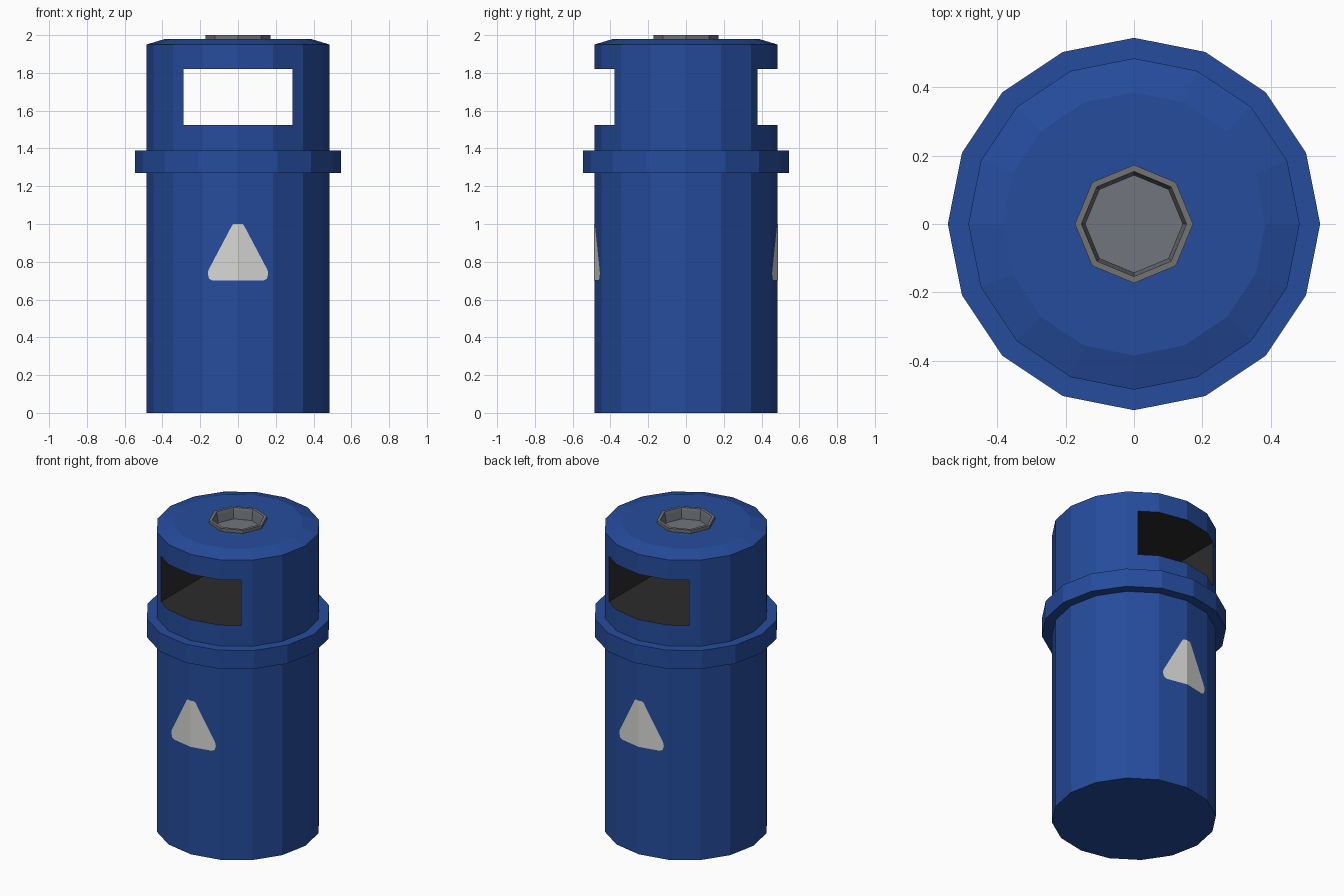
import bpy, bmesh, math

if "Cube" in bpy.data.objects:
    bpy.data.objects.remove(bpy.data.objects["Cube"])


def material(name, rgb):
    m = bpy.data.materials.new(name)
    m.diffuse_color = (*rgb, 1.0)
    m.use_nodes = True
    m.node_tree.nodes["Principled BSDF"].inputs["Base Color"].default_value = m.diffuse_color
    return m


BLUE = material("blue_paint", (0.019, 0.072, 0.335))
DARK = material("dark_inside", (0.025, 0.025, 0.025))
RIM = material("rim_grey", (0.17, 0.17, 0.17))
BOWL = material("bowl_grey", (0.165, 0.18, 0.205))
PALE = material("pale_sign", (0.68, 0.68, 0.67))


def make_object(name, bm, mats):
    bmesh.ops.recalc_face_normals(bm, faces=bm.faces)
    me = bpy.data.meshes.new(name)
    bm.to_mesh(me)
    bm.free()
    for m in mats:
        me.materials.append(m)
    ob = bpy.data.objects.new(name, me)
    bpy.context.collection.objects.link(ob)
    return ob


def lathe(name, profile, sides, mats):
    """Turn an (r, z) profile into a closed solid with capped ends."""
    bm = bmesh.new()
    rings = []
    for r, z in profile:
        rings.append([bm.verts.new((r * math.cos(2 * math.pi * i / sides),
                                    r * math.sin(2 * math.pi * i / sides), z))
                      for i in range(sides)])
    for a, b in zip(rings, rings[1:]):
        for i in range(sides):
            j = (i + 1) % sides
            bm.faces.new((a[i], a[j], b[j], b[i]))
    bm.faces.new(rings[0])
    bm.faces.new(rings[-1])
    return make_object(name, bm, mats)


# Bin body with collar, chamfered lid and recess for the ashtray
R = 0.485
body = lathe("bin_body", [(R, 0), (R, 1.27), (0.545, 1.27), (0.545, 1.39), (R, 1.39),
                          (R, 1.95), (0.385, 1.98), (0.157, 1.98), (0.157, 1.915)],
             16, [BLUE, DARK])

# Slot passing through from front to back
W, Z0, Z1 = 0.288, 1.525, 1.82
bm = bmesh.new()
bmesh.ops.create_cube(bm, size=1)
for v in bm.verts:
    v.co = (v.co.x * 2 * W, v.co.y * 2, (Z0 + Z1) / 2 + v.co.z * (Z1 - Z0))
cutter = make_object("slot_cutter", bm, [DARK])
cutter.hide_render = True
mod = body.modifiers.new("slot", 'BOOLEAN')
mod.operation = 'DIFFERENCE'
mod.solver = 'EXACT'
mod.object = cutter
deps = bpy.context.evaluated_depsgraph_get()
cut_mesh = bpy.data.meshes.new_from_object(body.evaluated_get(deps))
body.modifiers.clear()
body.data = cut_mesh
bpy.data.objects.remove(cutter)
cut_mesh.materials.clear()
for m in (BLUE, DARK):
    cut_mesh.materials.append(m)
for p in cut_mesh.polygons:
    n, c = p.normal, p.center
    axis = max(abs(n.x), abs(n.z)) > 0.999
    p.material_index = int(axis and Z0 - 0.01 < c.z < Z1 + 0.01)

# Octagonal ashtray: rim and sunken bowl
tray = lathe("ashtray", [(0.173, 1.975), (0.173, 2.0), (0.154, 2.0), (0.15, 1.985),
                         (0.143, 1.93)], 8, [RIM, BOWL])
for p in tray.data.polygons:
    c = p.center
    p.material_index = int(math.hypot(c.x, c.y) < 0.145 and c.z < 1.996)
# drop the hidden underside cap and make the visible sides face outward / up
bm = bmesh.new()
bm.from_mesh(tray.data)
low = [f for f in bm.faces if len(f.verts) == 8 and f.calc_center_median().z > 1.97]
bmesh.ops.delete(bm, geom=low, context='FACES')
bm.normal_update()
floor = next(f for f in bm.faces if len(f.verts) == 8)
bmesh.ops.recalc_face_normals(bm, faces=bm.faces)
if floor.normal.z < 0:
    bmesh.ops.reverse_faces(bm, faces=bm.faces)
bm.to_mesh(tray.data)
bm.free()

# Rounded triangle signs, folded over the front and back edges of the body
half = [(0, 1.0), (0.025, 1.0), (0.033, 0.99), (0.157, 0.755), (0.16, 0.735),
        (0.153, 0.71), (0.135, 0.70), (0, 0.70)]
for name, s in (("front_sign", -1), ("back_sign", 1)):
    bm = bmesh.new()
    for side in (-1, 1):
        vs = [bm.verts.new((side * x, s * (R + 0.003 - x * math.tan(math.pi / 16)), z))
              for x, z in half]
        f = bm.faces.new(vs)
        f.normal_update()
        if f.normal.y * s < 0:
            f.normal_flip()
    me = bpy.data.meshes.new(name)
    bm.to_mesh(me)
    bm.free()
    me.materials.append(PALE)
    bpy.context.collection.objects.link(bpy.data.objects.new(name, me))
